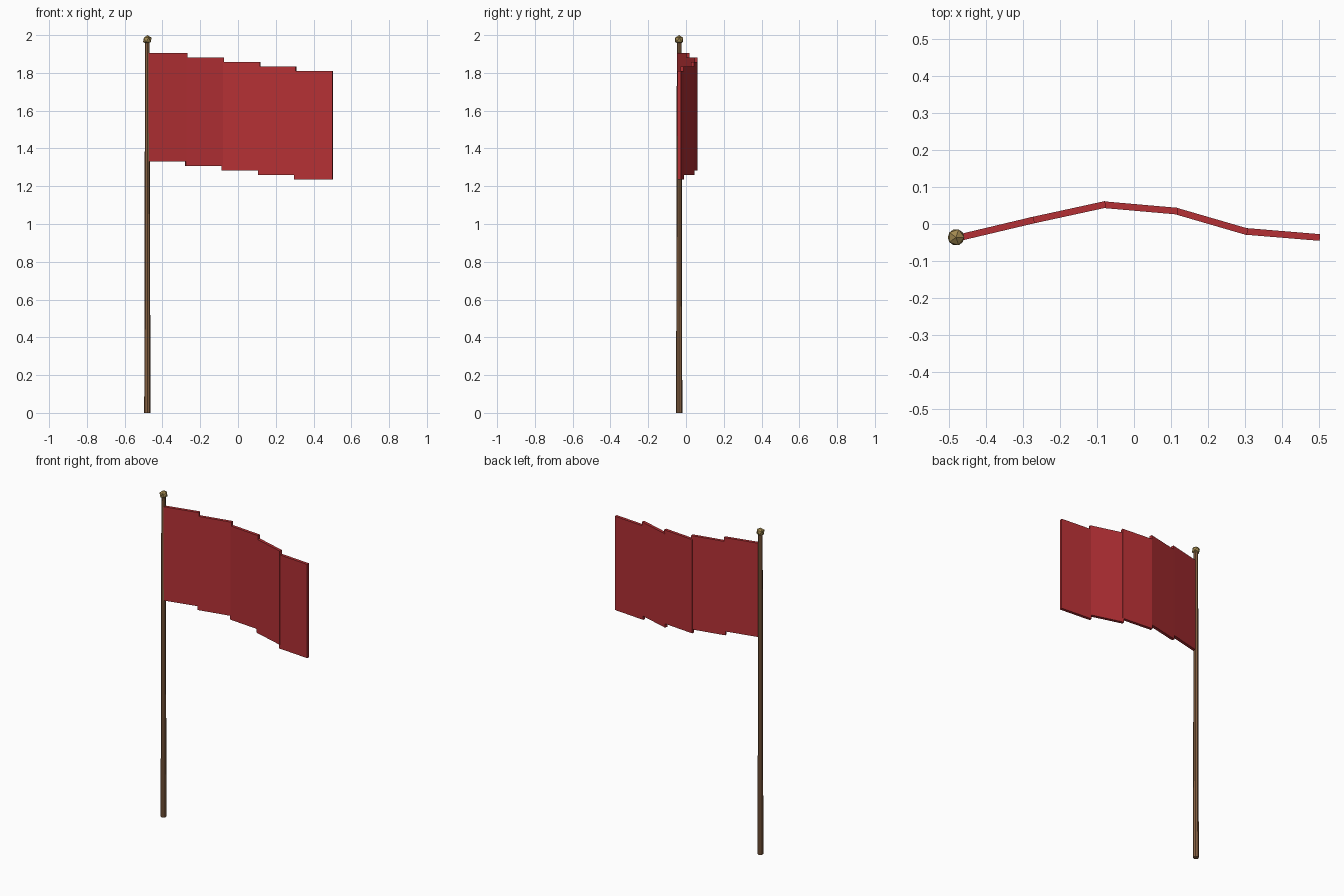
import bpy
from math import atan2, hypot
from mathutils import Matrix

if "Cube" in bpy.data.objects:
    bpy.data.objects.remove(bpy.data.objects["Cube"])

POLE = (-0.48, -0.036)


def colour(name, rgb):
    m = bpy.data.materials.new(name)
    m.diffuse_color = (*rgb, 1)
    m.use_nodes = True
    m.node_tree.nodes["Principled BSDF"].inputs["Base Color"].default_value = m.diffuse_color
    return m


wood = colour("wood", (0.24, 0.12, 0.055))
brass = colour("brass", (0.36, 0.25, 0.08))
cloth = colour("red_cloth", (0.46, 0.03, 0.035))

# Tapered pole
bpy.ops.mesh.primitive_cone_add(vertices=8, radius1=0.0165, radius2=0.0125,
                                depth=1.96, location=(*POLE, 0.98))
pole = bpy.context.object
pole.name = "pole"
pole.data.materials.append(wood)

# Faceted ball on top
bpy.ops.mesh.primitive_ico_sphere_add(subdivisions=1, radius=0.025,
                                      location=(*POLE, 1.975))
ball = bpy.context.object
ball.name = "pole_finial"
ball.data.materials.append(brass)

# Waving flag: overlapping upright panels, each one a little lower
path = [(-0.472, -0.037), (-0.274, 0.010), (-0.081, 0.052),
        (0.113, 0.035), (0.302, -0.020), (0.497, -0.036)]
for i, (a, b) in enumerate(zip(path, path[1:])):
    dx, dy = b[0] - a[0], b[1] - a[1]
    bpy.ops.mesh.primitive_cube_add(
        size=1,
        location=((a[0] + b[0]) / 2, (a[1] + b[1]) / 2, 1.6175 - 0.0235 * i),
        rotation=(0, 0, atan2(dy, dx)))
    panel = bpy.context.object
    panel.name = f"flag_panel_{i + 1}"
    panel.data.transform(Matrix.Diagonal((hypot(dx, dy) + 0.009, 0.018, 0.575, 1)))
    panel.data.materials.append(cloth)
